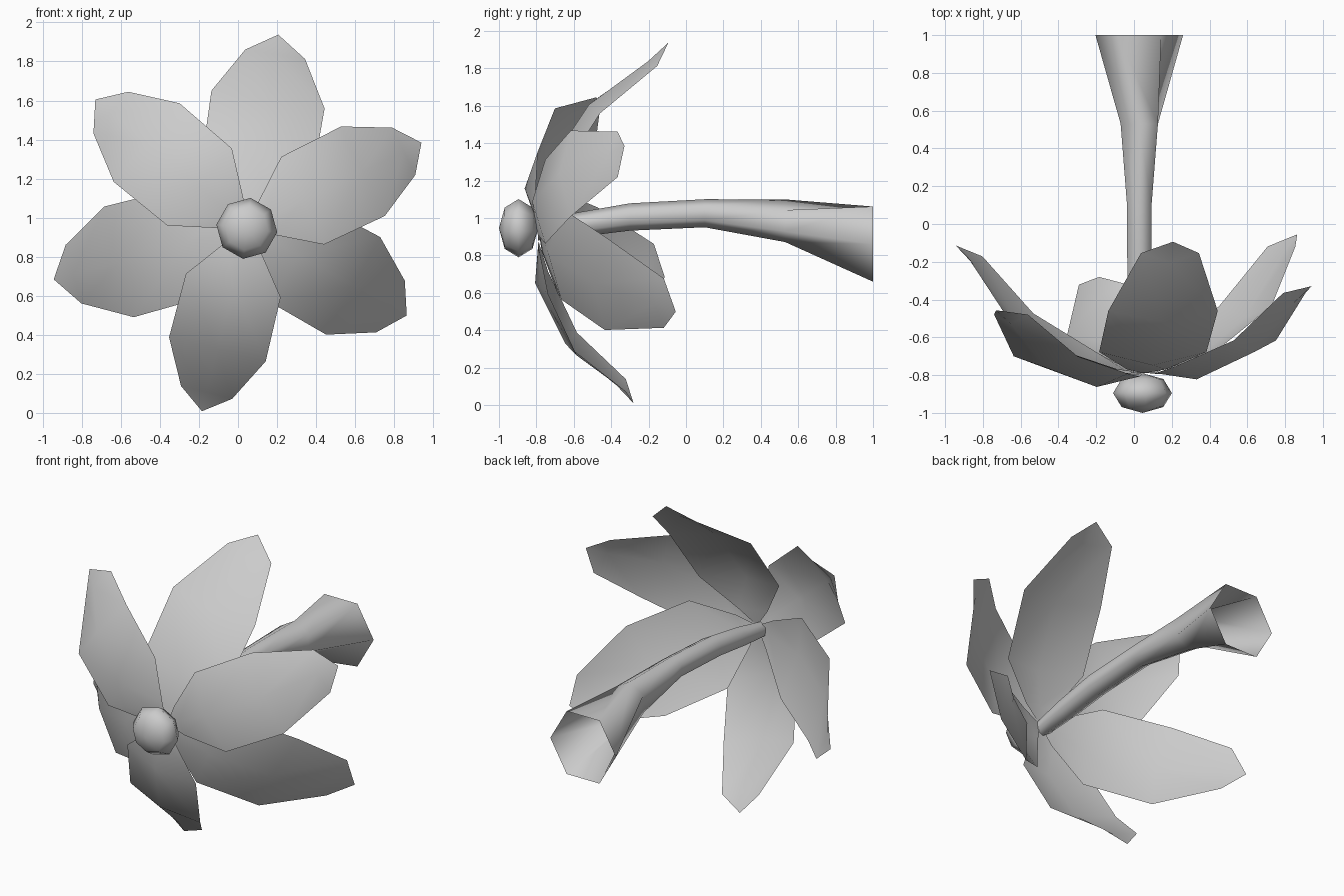
import bpy, bmesh
from math import sin, cos, radians, tau
from mathutils import Vector

if "Cube" in bpy.data.objects:
    bpy.data.objects.remove(bpy.data.objects["Cube"])

grey = bpy.data.materials.new("pale grey")
grey.use_nodes = True
COLOUR = (0.6, 0.6, 0.6, 1)
grey.diffuse_color = COLOUR
grey.node_tree.nodes["Principled BSDF"].inputs["Base Color"].default_value = COLOUR

HEART = Vector((0.05, -0.79, 0.95))   # where the petals meet


def finish(bm, name):
    """Turn a bmesh into a smooth object with the shared material."""
    mesh = bpy.data.meshes.new(name)
    bm.to_mesh(mesh)
    bm.free()
    mesh.materials.append(grey)
    for poly in mesh.polygons:
        poly.use_smooth = True
    obj = bpy.data.objects.new(name, mesh)
    bpy.context.collection.objects.link(obj)
    return obj


def bridge(bm, a, b, closed=False):
    """Quads between two rows of vertices."""
    n = len(a)
    for i in range(n if closed else n - 1):
        j = (i + 1) % n
        bm.faces.new((a[i], a[j], b[j], b[i]))


# Petal cross rows: distance out, half width, edge rise, midrib rise
ROWS = [(0.10, 0.09, 0.0, 0.0), (0.31, 0.25, 0.05, -0.02),
        (0.65, 0.255, 0.20, 0.14), (0.88, 0.135, 0.46, 0.41)]
TIP = (0.98, 0.5)


def petal(name, angle, rise, length, width):
    a = radians(angle)
    out, side = Vector((cos(a), 0, sin(a))), Vector((-sin(a), 0, cos(a)))
    lift = rise - TIP[1]
    bm = bmesh.new()

    def vert(u, w, h):
        back = Vector((0, h + lift * u, 0))
        return bm.verts.new(HEART + out * u * length + side * w * width + back)

    root, tip = vert(0, 0, 0), vert(TIP[0], 0, TIP[1])
    rows = [[vert(u, -w, edge), vert(u, 0, mid), vert(u, w, edge)]
            for u, w, edge, mid in ROWS]
    for lower, upper in zip(rows, rows[1:]):
        bridge(bm, lower, upper)
    for i in range(2):
        bm.faces.new((root, rows[0][i + 1], rows[0][i]))
        bm.faces.new((rows[-1][i], rows[-1][i + 1], tip))
    bmesh.ops.recalc_face_normals(bm, faces=bm.faces)
    finish(bm, name)


petal("top_petal", 81, 0.70, 1.02, 1.15)
petal("upper_right_petal", 140, 0.33, 1.04, 1.03)
petal("upper_left_petal", 26, 0.46, 1.01, 1.0)
petal("lower_right_petal", 195, 0.68, 1.05, 1.15)
petal("lower_left_petal", 331, 0.74, 0.95, 1.12)
petal("bottom_petal", 256, 0.51, 0.99, 1.0)

# Stem: six-sided open tube that flares and twists at its far end
bm = bmesh.new()
previous = None
for y, z, radius, turn in [(-0.79, 0.93, 0.05, 30), (-0.57, 0.965, 0.066, 30),
                           (-0.3, 1.005, 0.073, 30), (0.1, 1.025, 0.075, 30),
                           (0.53, 0.985, 0.114, 30), (1.0, 0.86, 0.232, 60)]:
    angles = [radians(turn) + tau * k / 6 for k in range(6)]
    ring = [bm.verts.new((0.028 + radius * cos(t), y, z + radius * sin(t)))
            for t in angles]
    if previous:
        bridge(bm, previous, ring, closed=True)
    previous = ring
bmesh.ops.recalc_face_normals(bm, faces=bm.faces)
finish(bm, "stem")

# Bud at the heart of the flower
bm = bmesh.new()
bmesh.ops.create_uvsphere(bm, u_segments=8, v_segments=4, radius=1)
bud = finish(bm, "bud")
bud.location = (0.045, -0.895, 0.945)
bud.rotation_euler = (radians(90), radians(7), 0)
bud.scale = (0.157, 0.157, 0.105)
